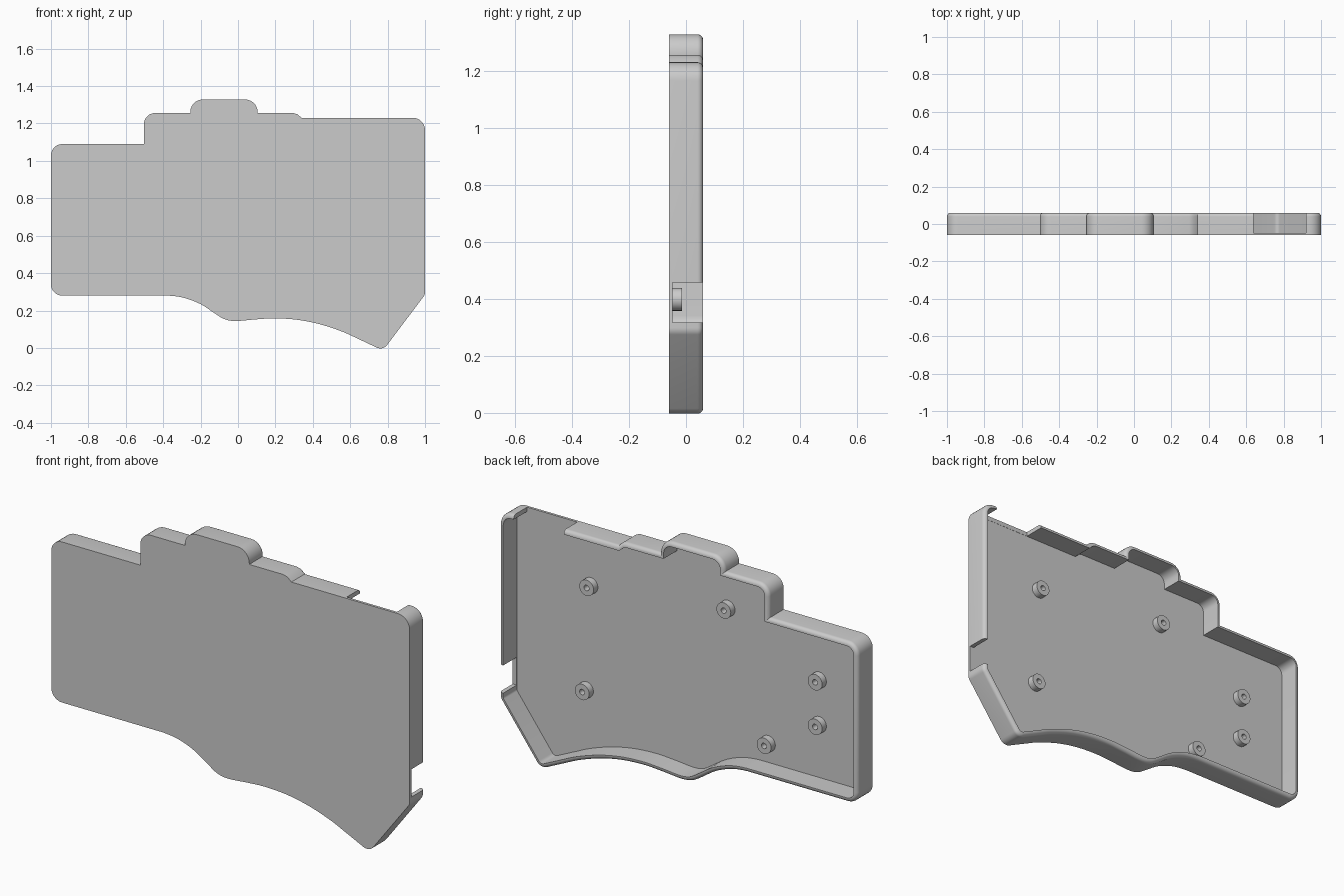
import bpy, bmesh, math
from mathutils import Vector

cube = bpy.data.objects.get("Cube")
if cube:
    bpy.data.objects.remove(cube, do_unlink=True)

grey = bpy.data.materials.new("plain grey")
grey.use_nodes = True
grey.diffuse_color = (0.6, 0.6, 0.6, 1)
grey.node_tree.nodes["Principled BSDF"].inputs["Base Color"].default_value = (0.6, 0.6, 0.6, 1)

FRONT, FLOOR, BACK = -0.06, -0.048, 0.06   # depth of front face, tray floor and rim
WALL, FILLET = 0.022, 0.02


def finish(bm, name):
    bmesh.ops.recalc_face_normals(bm, faces=bm.faces)
    mesh = bpy.data.meshes.new(name)
    bm.to_mesh(mesh)
    bm.free()
    obj = bpy.data.objects.new(name, mesh)
    bpy.context.collection.objects.link(obj)
    mesh.materials.append(grey)
    return obj


def smooth(obj):
    bpy.ops.object.select_all(action='DESELECT')
    obj.select_set(True)
    bpy.context.view_layer.objects.active = obj
    bpy.ops.object.shade_smooth_by_angle(angle=math.radians(30))


def rounded(corners, steps=7):
    """Outline with each corner (x, z, radius) replaced by a tangent arc."""
    out = []
    for i, (x, z, r) in enumerate(corners):
        p = Vector((x, z))
        if r == 0:
            out.append(p)
            continue
        a = (Vector(corners[i - 1][:2]) - p).normalized()
        b = (Vector(corners[(i + 1) % len(corners)][:2]) - p).normalized()
        half = a.angle(b) / 2
        centre = p + (a + b).normalized() * (r / math.sin(half))
        start = p + a * (r / math.tan(half)) - centre
        end = p + b * (r / math.tan(half)) - centre
        sweep = start.angle(end)
        for k in range(steps + 1):
            t = k / steps
            out.append(centre + (start * math.sin((1 - t) * sweep)
                                 + end * math.sin(t * sweep)) / math.sin(sweep))
    return out


def inset(points, d):
    """Move a counter-clockwise outline inwards by d with mitred corners."""
    out = []
    for i, p in enumerate(points):
        e1 = (p - points[i - 1]).normalized()
        e2 = (points[(i + 1) % len(points)] - p).normalized()
        n1, n2 = Vector((-e1.y, e1.x)), Vector((-e2.y, e2.x))
        out.append(p + (n1 + n2) * (d / (1 + n1.dot(n2))))
    return out


def spline(pts, steps=5):
    """Smooth curve through the inner points of a short list."""
    v = [Vector(p) for p in pts]
    out = []
    for a, b, c, d in zip(v, v[1:], v[2:], v[3:]):
        for k in range(steps):
            t = k / steps
            out.append(0.5 * (2 * b + (c - a) * t + (2 * a - 5 * b + 4 * c - d) * t * t
                              + (3 * b - a - 3 * c + d) * t ** 3))
    return out + [v[-2]]


# Outline, counter-clockwise seen from the front
wave = spline([(-0.5, 0.28), (-0.38, 0.28), (-0.29, 0.268), (-0.2, 0.234), (-0.12, 0.182),
               (-0.07, 0.153), (-0.01, 0.144), (0.1, 0.153), (0.2, 0.158), (0.32, 0.15),
               (0.44, 0.126), (0.56, 0.086), (0.65, 0.045), (0.74, 0.005)])
corners = [(-1, 0.28, 0.06)] + [(p.x, p.y, 0) for p in wave] + [
    (0.775, -0.014, 0.045), (1, 0.285, 0.04),
    (1, 1.23, 0.065), (0.34, 1.23, 0), (0.318, 1.249, 0), (0.295, 1.256, 0),
    (0.105, 1.256, 0), (0.105, 1.328, 0.066), (-0.255, 1.328, 0.066), (-0.255, 1.256, 0),
    (-0.503, 1.256, 0.06), (-0.503, 1.09, 0), (-1, 1.09, 0.06)]
outline = rounded(corners)

# Tray shell: wall section swept round the outline, closed by front face and floor
section = [(0, FRONT)]
for k in range(7):
    a = math.radians(15 * k)
    section.append((FILLET * (1 - math.cos(a)), BACK - FILLET + FILLET * math.sin(a)))
section += [(WALL, BACK), (WALL, FLOOR)]
bm = bmesh.new()
rings = [[bm.verts.new((p.x, y, p.y)) for p in inset(outline, d)] for d, y in section]
n = len(outline)
for r1, r2 in zip(rings, rings[1:]):
    for i in range(n):
        j = (i + 1) % n
        bm.faces.new((r1[i], r1[j], r2[j], r2[i]))
bm.faces.new(rings[0])
bm.faces.new(rings[-1])
shell = finish(bm, "tray_shell")


# Openings in the top and side walls
def cut(name, lo, hi):
    bm = bmesh.new()
    bmesh.ops.create_cube(bm, size=1)
    for v in bm.verts:
        v.co = [l + (h - l) * (c + 0.5) for l, h, c in zip(lo, hi, v.co)]
    cutter = finish(bm, name)
    cutter.hide_render = True
    bpy.context.view_layer.objects.active = shell
    mod = shell.modifiers.new(name, 'BOOLEAN')
    mod.operation, mod.solver, mod.object = 'DIFFERENCE', 'EXACT', cutter
    bpy.ops.object.modifier_apply(modifier=name)
    bpy.data.objects.remove(cutter, do_unlink=True)


cut("top_opening", (0.64, FLOOR + 0.001, 1.16), (0.92, 0.1, 1.4))
cut("side_opening", (0.95, FLOOR + 0.001, 0.317), (1.1, 0.1, 0.457))
smooth(shell)


# Screw posts on the floor, each a lathed ring with a blind hole
def post(name, x, z, sides=24):
    bm = bmesh.new()
    profile = [(0.04, FLOOR - 0.002), (0.04, -0.014), (0.014, -0.014), (0.014, -0.044)]
    rings = []
    for r, y in profile:
        rings.append([bm.verts.new((x + r * math.cos(2 * math.pi * k / sides), y,
                                    z + r * math.sin(2 * math.pi * k / sides)))
                      for k in range(sides)])
    for r1, r2 in zip(rings, rings[1:]):
        for i in range(sides):
            j = (i + 1) % sides
            bm.faces.new((r1[i], r1[j], r2[j], r2[i]))
    bm.faces.new(rings[0])
    bm.faces.new(rings[-1])
    smooth(finish(bm, name))


for i, (x, z) in enumerate([(0.565, 0.93), (-0.2, 1.02), (-0.71, 0.795),
                            (-0.71, 0.57), (-0.425, 0.398), (0.59, 0.398)]):
    post(f"screw_post_{i + 1}", x, z)
